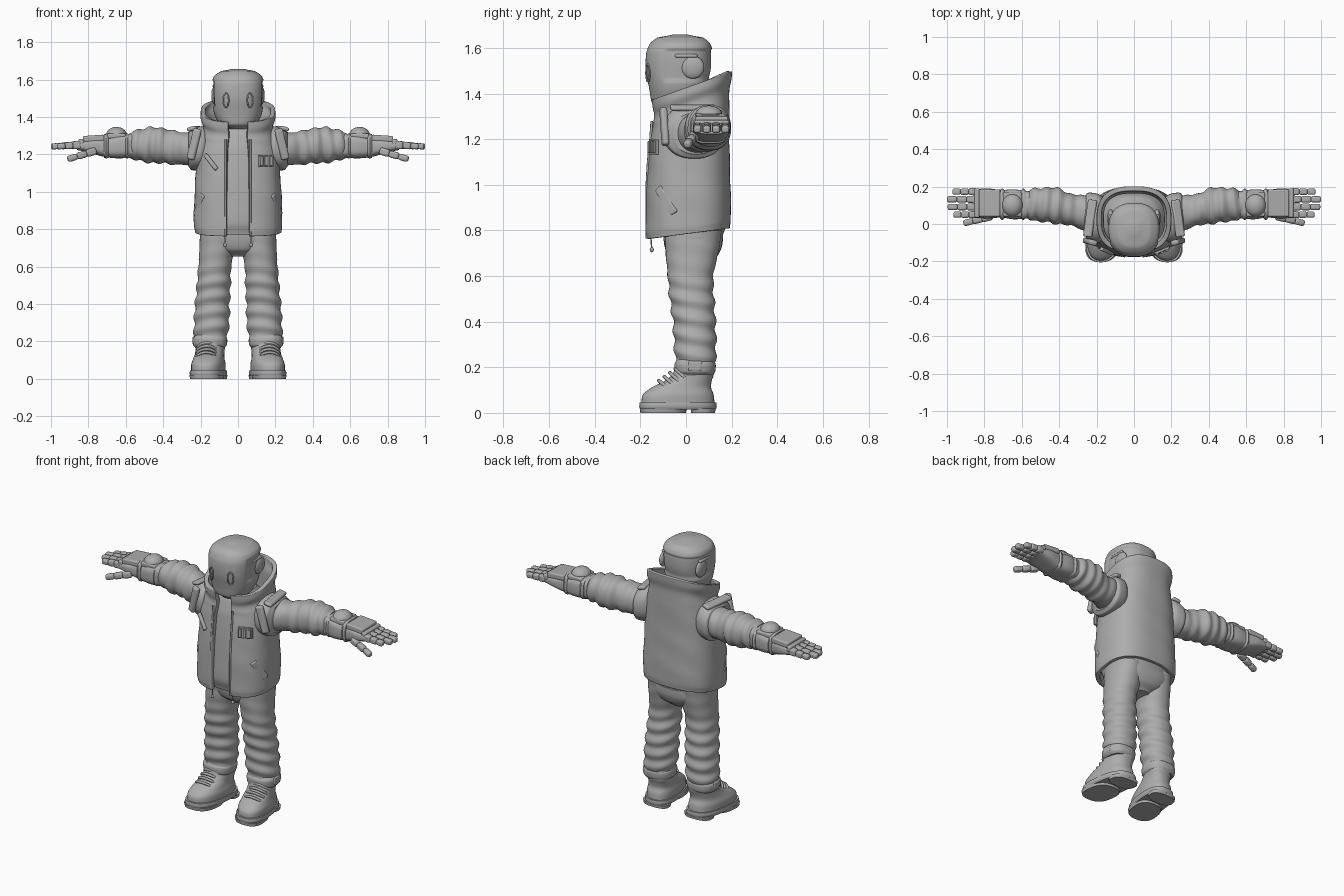
import bpy, bmesh, math
from mathutils import Matrix, Vector, Euler

if "Cube" in bpy.data.objects:
    bpy.data.objects.remove(bpy.data.objects["Cube"])

GREY = bpy.data.materials.new("grey_cloth")
GREY.diffuse_color = (0.42, 0.42, 0.42, 1)
GREY.use_nodes = True
GREY.node_tree.nodes["Principled BSDF"].inputs["Base Color"].default_value = GREY.diffuse_color


def finish(name, bm, mirror=False, bevel=0, shell=0, angle=40):
    me = bpy.data.meshes.new(name)
    bm.to_mesh(me)
    bm.free()
    ob = bpy.data.objects.new(name, me)
    bpy.context.collection.objects.link(ob)
    me.materials.append(GREY)
    bpy.ops.object.select_all(action='DESELECT')
    ob.select_set(True)
    bpy.context.view_layer.objects.active = ob
    bpy.ops.object.shade_smooth_by_angle(angle=math.radians(angle))
    if shell:
        m = ob.modifiers.new("thickness", 'SOLIDIFY')
        m.thickness, m.offset = shell, -1
    if bevel:
        m = ob.modifiers.new("rounding", 'BEVEL')
        m.width, m.segments = bevel, 3
    if mirror:
        ob.modifiers.new("mirror", 'MIRROR').use_mirror_merge = False
    return ob


def spline(a, b, c, d, u):
    return 0.5 * (2*b + (c-a)*u + (2*a-5*b+4*c-d)*u*u + (3*b-a-3*c+d)*u**3)


def loft(name, axis, st, power=2.2, n=48, sub=6, gap=0, fold=None, shear=0, **kw):
    """Rounded rings (t, centre 1, centre 2, radius 1, radius 2, tilt) skinned along an axis."""
    st = [tuple(s) + (0,) * (6 - len(s)) for s in st]
    rows = []
    for i in range(len(st) - 1):
        q = [st[max(0, min(len(st)-1, i+k))] for k in (-1, 0, 1, 2)]
        for s in range(sub + (i == len(st) - 2)):
            u = s / sub
            rows.append([q[1][0] + (q[2][0]-q[1][0])*u] +
                        [spline(*[p[k] for p in q], u) for k in range(1, 6)])
    bm = bmesh.new()
    cols = n + 1 if gap else n
    grid = []
    for t, c1, c2, r1, r2, tilt in rows:
        ring = []
        for j in range(cols):
            a = -math.pi/2 + gap + (2*math.pi - 2*gap) * j / n
            ca, sa = math.cos(a), math.sin(a)
            f = fold(t, a) if fold else 1
            p = f * r1 * math.copysign(abs(ca)**(2/power), ca)
            q = f * r2 * math.copysign(abs(sa)**(2/power), sa)
            co = (c1+p - shear*(c2+q), c2+q, t+tilt*q) if axis == 'z' else (t, c1+p, c2+q)
            ring.append(bm.verts.new(co))
        grid.append(ring)
    for A, B in zip(grid, grid[1:]):
        for j in range(n):
            k = (j+1) % cols
            bm.faces.new((A[j], A[k], B[k], B[j]))
    if not gap:
        bm.faces.new(grid[0][::-1])
        bm.faces.new(grid[-1])
    return finish(name, bm, **kw)


def box(name, loc, size, rot=(0, 0, 0), mirror=True, bevel=0.008):
    bm = bmesh.new()
    bmesh.ops.create_cube(bm, size=1, matrix=Matrix.LocRotScale(
        Vector(loc), Euler([math.radians(r) for r in rot]), Vector(size)))
    return finish(name, bm, mirror, bevel)


def ball(name, loc, size, mirror=True):
    bm = bmesh.new()
    bmesh.ops.create_uvsphere(bm, u_segments=24, v_segments=14, radius=1, matrix=Matrix.LocRotScale(
        Vector(loc), None, Vector(size)))
    return finish(name, bm, mirror)


def tube(name, paths, radius, mirror=True, cyclic=False):
    cu = bpy.data.curves.new(name, 'CURVE')
    cu.dimensions, cu.bevel_depth, cu.bevel_resolution = '3D', radius, 2
    cu.use_fill_caps = True
    for side in ((1, -1) if mirror else (1,)):
        for path in paths:
            s = cu.splines.new('POLY')
            s.points.add(len(path) - 1)
            s.use_cyclic_u = cyclic
            for p, (x, y, z) in zip(s.points, path):
                p.co = (x*side, y, z, 1)
    cu.materials.append(GREY)
    bpy.context.collection.objects.link(bpy.data.objects.new(name, cu))


def step(a, b, v):
    u = max(0, min(1, (v-a)/(b-a)))
    return u*u*(3-2*u)


# Head: smooth helmet mask with sunken panels at the sides and back
def head_fold(z, a):
    back = step(-0.45, -0.3, math.sin(a))
    return 1 - 0.06 * back * step(1.45, 1.465, z) * (1 - step(1.585, 1.6, z))


loft("head", 'z', [(1.335, 0, -.05, .05, .07), (1.36, 0, -.045, .1, .105), (1.42, 0, -.035, .128, .126),
     (1.5, 0, -.03, .138, .146), (1.58, 0, -.028, .14, .146), (1.62, 0, -.026, .127, .131),
     (1.645, 0, -.025, .09, .1), (1.658, 0, -.025, .03, .035)], 2.4, n=72, sub=8, fold=head_fold)
loft("neck", 'z', [(1.28, 0, .01, .1, .1), (1.34, 0, 0, .085, .085), (1.42, 0, -.01, .08, .08)])
ball("ear_pad", (.125, .03, 1.515), (.018, .05, .05))
box("ear_bar", (.126, -.0, 1.565), (.02, .1, .018))
eye = [(.065 + .015*math.cos(a), -.167 + .008*math.cos(a), 1.49 + .038*math.sin(a))
       for a in [k*math.pi/10 for k in range(20)]]
tube("eye_slit_rim", [eye], .004, cyclic=True)

# Vest with raised collar, open at the front
def vest_fold(z, a):
    return 1 + .008*math.sin(z*34 + 3*a) * math.sin(2*a + 1) * (z < 1.3)


def vest_front(x, z):
    return -.172 + .022*step(1.0, 1.3, z) + (abs(x)/.235)**2.6 * .07


loft("vest", 'z', [(.785, 0, .01, .231, .182, .13), (.82, 0, .01, .236, .187, .12), (.95, 0, .01, .234, .186, .06),
     (1.1, 0, .012, .226, .18), (1.22, 0, .018, .216, .172), (1.31, 0, .022, .198, .168, .2),
     (1.36, 0, .024, .188, .166, .32), (1.4, 0, .025, .2, .174, .35), (1.435, 0, .025, .199, .177, .35)],
     2.6, n=72, gap=math.radians(10), fold=vest_fold, shell=.026, bevel=.004)
loft("shirt", 'z', [(.77, 0, .01, .185, .15), (.83, 0, .01, .2, .168), (.95, 0, .01, .2, .165),
     (1.1, 0, .012, .19, .158), (1.24, 0, .02, .18, .15), (1.31, 0, .02, .14, .13), (1.36, 0, .01, .09, .1)], 2.5)
tube("front_zip", [[(.066, vest_front(.066, z) - .002, z) for z in (.765, .9, 1.0, 1.1, 1.2, 1.28)]], .006)
ball("cord_end", (.07, -.15, .715), (.009, .009, .011))
tube("cord", [[(.07, -.15, .72), (.07, -.155, .78)]], .003)
box("pocket_flap", (.205, -.085, .93), (.022, .04, .14), (35, 0, -30))
box("chest_badge", (.15, -.141, 1.165), (.084, .014, .066), (0, 0, 22), False, .003)
for k in (-1, 0, 1):
    box("badge_bar", (.15 + k*.025, -.15 + k*.01, 1.165), (.018, .014, .052), (0, 0, 22), False, .003)
box("chest_zip", (-.145, -.145, 1.16), (.022, .02, .105), (0, -40, -22), False, .006)

# Shoulder caps with a hanging strap
loft("shoulder_cap", 'x', [(.16, .03, 1.235, .11, .1), (.19, .03, 1.235, .13, .115), (.225, .035, 1.23, .132, .115),
     (.25, .04, 1.225, .125, .108), (.265, .045, 1.225, .1, .09)], 2.3)
box("shoulder_strap", (.235, -.095, 1.255), (.045, .03, .17), (0, -14, 15), bevel=.012)
box("shoulder_ridge", (.235, .03, 1.338), (.05, .2, .022), (0, 15, 8), bevel=.01)

# Puffy sleeves
def sleeve_fold(x, a):
    return 1 + .055*math.sin(x*95 + 1.3*math.sin(a + 1)) * step(.25, .4, x) + .03*math.sin(x*50 + 2*a)


loft("sleeve", 'x', [(.18, .04, 1.23, .1, .1), (.27, .06, 1.23, .092, .09), (.33, .075, 1.235, .086, .088),
     (.42, .098, 1.248, .095, .096), (.48, .102, 1.25, .093, .092), (.54, .103, 1.25, .083, .083),
     (.58, .103, 1.248, .07, .068)], sub=10, fold=sleeve_fold, mirror=True)
bpy.data.objects["shoulder_cap"].modifiers.new("mirror", 'MIRROR').use_mirror_merge = False

# Gauntlets: cuff, elbow dome, back plates
loft("gauntlet", 'x', [(.56, .103, 1.247, .072, .064), (.64, .105, 1.243, .08, .064), (.71, .108, 1.24, .074, .054),
     (.78, .11, 1.244, .08, .04), (.86, .11, 1.247, .076, .024)], 3.2, mirror=True)
for x in (.592, .705):
    loft("cuff_band", 'x', [(x-.012, .106, 1.245, .076, .064), (x, .106, 1.245, .085, .066),
         (x+.012, .106, 1.245, .076, .064)], 3.2, mirror=True, sub=3)
box("forearm_plate", (.65, .105, 1.298), (.1, .13, .028))
ball("forearm_dome", (.65, .1, 1.305), (.055, .06, .042))
box("hand_plate", (.772, .112, 1.285), (.115, .145, .034), (0, 4, 0))
box("knuckle_guard", (.838, .112, 1.266), (.03, .155, .034))

# Fingers and thumb, three padded segments each
for i, tip in enumerate((.965, .995, 1.0, .97)):
    y = .05 + .041*i
    seg = (tip - .84) / 3
    for k in range(3):
        box("finger_segment", (.84 + seg*(k+.5), y, 1.25 - .003*k), (seg+.001, .037 - .002*k, .042 - .005*k),
            (0, 4, 0), bevel=.01)
for k in range(3):
    u = k / 2
    box("thumb_segment", (.785 + .1*u, .035 - .025*u, 1.212 - .03*u), (.056, .04 - .006*u, .04 - .006*u),
        (0, 17, -14), bevel=.012)

# Trousers
def leg_fold(z, a):
    k = 1 - step(.5, .68, z)
    return 1 + (.02 + .035*k)*math.sin(z*78 + 1.6*math.sin(a + .6)) * (.4 + .6*k)


loft("trouser_leg", 'z', [(.17, .148, .042, .075, .075), (.21, .147, .042, .088, .086), (.3, .141, .04, .094, .092),
     (.4, .137, .036, .092, .093), (.5, .13, .026, .09, .097), (.6, .124, .02, .088, .1),
     (.7, .112, .026, .094, .115), (.8, .105, .032, .098, .125)], sub=10, fold=leg_fold, mirror=True)
loft("trouser_seat", 'z', [(.655, 0, .03, .05, .07), (.69, 0, .03, .13, .11), (.74, 0, .032, .198, .128),
     (.82, 0, .03, .2, .132)], 2.5)

# Boots, toes turned slightly outward
S = dict(mirror=True, shear=.12)
loft("boot_sole", 'z', [(.014, .154, -.035, .09, .165), (.026, .154, -.035, .096, .17), (.046, .154, -.035, .094, .168)],
     2.6, sub=2, **S)
for nm, y, r in (("sole_heel", .075, .052), ("sole_front", -.1, .1)):
    loft(nm, 'z', [(0, .154, y, .08 + r*.08, r), (.02, .154, y, .084 + r*.08, r + .003)], 2.6, sub=1, **S)
loft("boot_upper", 'z', [(.04, .154, -.035, .088, .16), (.08, .154, -.034, .088, .155), (.112, .153, -.02, .08, .13),
     (.14, .152, .01, .076, .103), (.17, .15, .032, .076, .09), (.23, .15, .04, .078, .082)], 2.4, **S)
loft("boot_cuff", 'z', [(.165, .15, .04, .078, .078), (.18, .15, .04, .09, .088), (.215, .15, .04, .092, .09),
     (.235, .15, .04, .08, .08)], 2.4, mirror=True)
box("cuff_tab", (.235, .04, .205), (.016, .06, .045))

# Laces
laces = []
for k in range(4):
    y, z, cx = -.112 + .024*k, .122 + .017*k, .17 - .002*k
    laces.append([(cx + .056*math.cos(a), y + .035 - .042*math.sin(a), z - .018 + .038*math.sin(a))
                  for a in [j*math.pi/10 for j in range(11)]])
tube("boot_laces", laces, .008)
